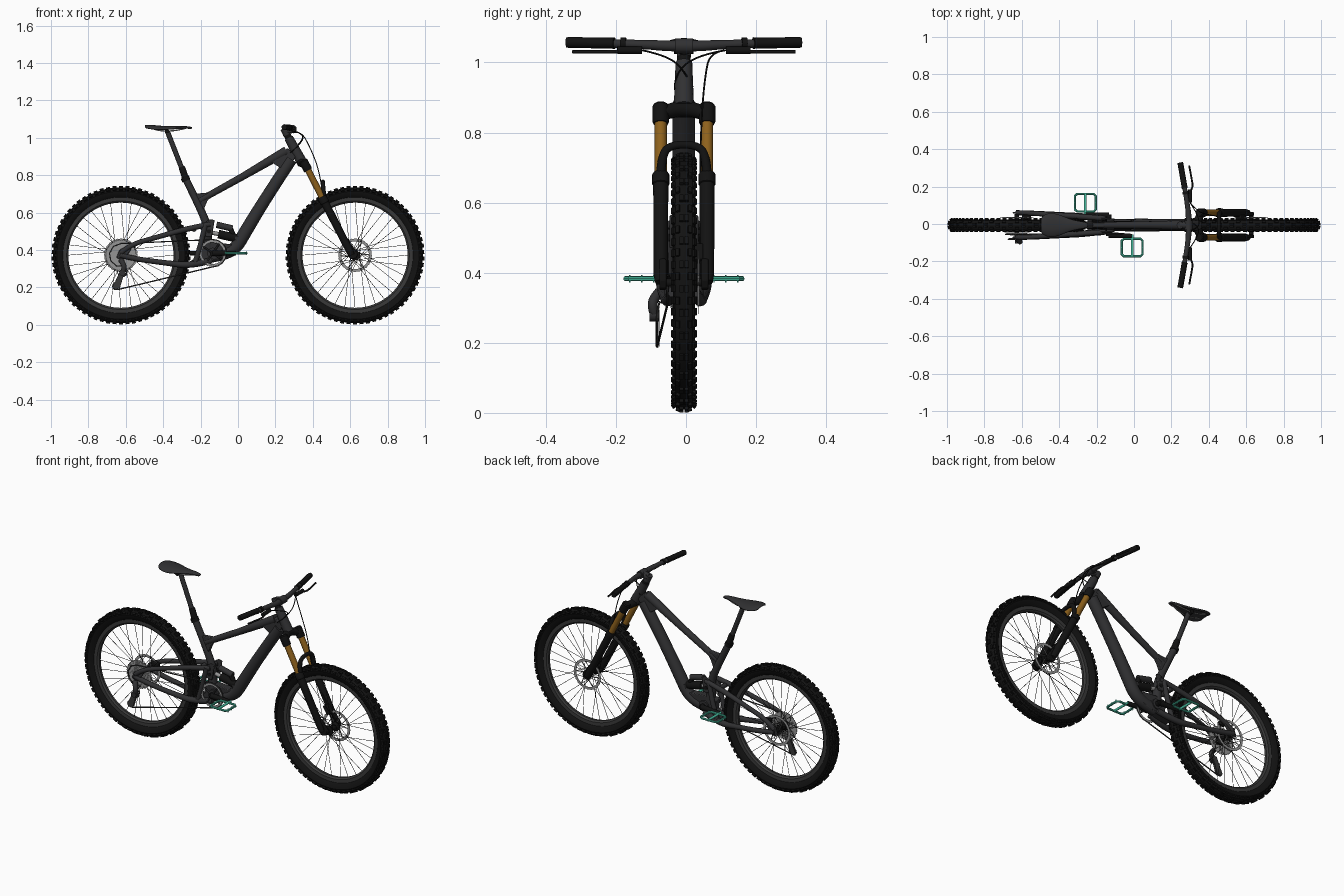
import bpy, bmesh
from math import sin, cos, pi, radians
from mathutils import Vector, Matrix

if "Cube" in bpy.data.objects:
    bpy.data.objects.remove(bpy.data.objects["Cube"])

def material(name, r, g, b):
    m = bpy.data.materials.new(name)
    m.diffuse_color = (r, g, b, 1)
    m.use_nodes = True
    m.node_tree.nodes["Principled BSDF"].inputs["Base Color"].default_value = m.diffuse_color
    return m

BLACK = material("black", .006, .006, .006)
DARK = material("dark_grey", .03, .03, .032)
RIM = material("rim_grey", .04, .04, .04)
STEEL = material("steel", .3, .3, .3)
GOLD = material("gold", .27, .12, .012)
TEAL = material("teal", .07, .55, .38)

def finish(name, bm, mat):
    bmesh.ops.recalc_face_normals(bm, faces=bm.faces)
    me = bpy.data.meshes.new(name)
    bm.to_mesh(me)
    bm.free()
    me.materials.append(mat)
    ob = bpy.data.objects.new(name, me)
    bpy.context.collection.objects.link(ob)
    return ob

def tube(name, pts, r, mat=DARK, radii=None, curved=False, cyclic=False, res=4):
    cu = bpy.data.curves.new(name, 'CURVE')
    cu.dimensions, cu.bevel_depth, cu.bevel_resolution, cu.use_fill_caps = '3D', r, res, True
    sp = cu.splines.new('NURBS' if curved else 'POLY')
    sp.points.add(len(pts) - 1)
    for i, p in enumerate(pts):
        sp.points[i].co = (*p, 1)
        sp.points[i].radius = radii[i] if radii else 1
    sp.use_cyclic_u = cyclic
    if curved:
        sp.use_endpoint_u, sp.order_u, sp.resolution_u = True, 3, 8
    ob = bpy.data.objects.new(name, cu)
    bpy.context.collection.objects.link(ob)
    cu.materials.append(mat)
    bpy.ops.object.select_all(action='DESELECT')
    ob.select_set(True)
    bpy.context.view_layer.objects.active = ob
    bpy.ops.object.convert(target='MESH')
    return bpy.context.object

def lathe(name, prof, c, mat, n=72):
    # closed (radius, y) profile turned about a y axis
    bm = bmesh.new()
    rings = [[bm.verts.new((c[0] + r*sin(2*pi*i/n), c[1] + y, c[2] + r*cos(2*pi*i/n)))
              for r, y in prof] for i in range(n)]
    k = len(prof)
    for i in range(n):
        a, b = rings[i], rings[(i+1) % n]
        for j in range(k):
            bm.faces.new((a[j], a[(j+1) % k], b[(j+1) % k], b[j]))
    return finish(name, bm, mat)

def gear(name, c, r, r_in, teeth, th, mat=STEEL, depth=.004):
    bm = bmesh.new()
    n, rings = teeth*4, []
    for i in range(n):
        a, ro = 2*pi*i/n, r - (depth if i % 4 > 1 else 0)
        rings.append([bm.verts.new((c[0] + q*sin(a), c[1] + y, c[2] + q*cos(a)))
                      for q, y in ((ro, -th/2), (ro, th/2), (r_in, th/2), (r_in, -th/2))])
    for i in range(n):
        a, b = rings[i], rings[(i+1) % n]
        for j in range(4):
            bm.faces.new((a[j], a[(j+1) % 4], b[(j+1) % 4], b[j]))
    return finish(name, bm, mat)

def rods(name, segs, mat, n=6):
    bm = bmesh.new()
    for a, b, r in segs:
        a, b = Vector(a), Vector(b)
        d = b - a
        m = Matrix.Translation((a+b)/2) @ d.to_track_quat('Z', 'Y').to_matrix().to_4x4()
        bmesh.ops.create_cone(bm, cap_ends=True, segments=n, radius1=r, radius2=r, depth=d.length, matrix=m)
    return finish(name, bm, mat)

def plate(name, outline, y, th, mat=DARK, bevel=.004):
    bm = bmesh.new()
    f = bm.faces.new([bm.verts.new((x, y - th/2, z)) for x, z in outline])
    g = bmesh.ops.extrude_face_region(bm, geom=[f])
    bmesh.ops.translate(bm, verts=[v for v in g['geom'] if isinstance(v, bmesh.types.BMVert)], vec=(0, th, 0))
    ob = finish(name, bm, mat)
    b = ob.modifiers.new("bevel", 'BEVEL')
    b.width, b.segments = bevel, 2
    return ob

ZC, R = .372, .372
# wheels
for tag, cx in (("front", .626), ("rear", -.626)):
    c = (cx, 0, ZC)
    half = [(.308, .014), (.322, .026), (.342, .031), (.356, .025), (.363, .012)]
    lathe(tag + "_tyre", [(r, -y) for r, y in half] + [(r, y) for r, y in reversed(half)], c, BLACK, 96)
    bm = bmesh.new()
    for i in range(66):
        a = 2*pi*i/66
        spec = [(.007, .364, 0), (-.007, .364, 0)] if i % 2 else [(.016, .361, .35), (-.016, .361, -.35)]
        for y, r, t in spec + [(.0275, .352, .95), (-.0275, .352, -.95)]:
            m = (Matrix.Translation(c) @ Matrix.Rotation(a, 4, 'Y') @ Matrix.Translation((0, y, r))
                 @ Matrix.Rotation(-t, 4, 'X') @ Matrix.Diagonal((.021, .011, .015, 1)))
            bmesh.ops.create_cube(bm, size=1, matrix=m)
    finish(tag + "_tread", bm, BLACK)
    lathe(tag + "_rim", [(.318, -.016), (.29, -.015), (.281, -.007), (.281, .007), (.29, .015), (.318, .016)], c, RIM, 96)
    w = .05 if tag == "front" else .06
    lathe(tag + "_hub", [(.006, -w), (.012, -w), (.012, -.036), (.027, -.034), (.027, -.029), (.015, -.02),
                         (.015, .02), (.027, .029), (.027, .034), (.012, .036), (.012, w), (.006, w)], c, BLACK, 32)
    spokes = []
    for i in range(32):
        a, s = 2*pi*i/32, 1 if i % 2 else -1
        h = a + (1.2 if i % 4 < 2 else -1.2)
        spokes.append(((cx + .025*sin(h), s*.031, ZC + .025*cos(h)), (cx + .284*sin(a), s*.003, ZC + .284*cos(a)), .0013))
    rods(tag + "_spokes", spokes, BLACK, 5)
    # brake disc on the left side
    gear(tag + "_disc", (cx, .042, ZC), .09, .074, 24, .002, STEEL, .002)
    rods(tag + "_disc_arms", [((cx + .02*sin(k*pi/3), .042, ZC + .02*cos(k*pi/3)),
         (cx + .077*sin(k*pi/3 + .5), .042, ZC + .077*cos(k*pi/3 + .5)), .003) for k in range(6)], STEEL)
    rods(tag + "_axle", [((cx, -w - .012, ZC), (cx, w + .012, ZC), .008)], BLACK, 16)

# cassette
for i in range(11):
    r = .084 - i*.0058
    gear(f"cassette_cog_{i+1}", (-.626, -.031 - i*.003, ZC), r, r - .017, 46 - 3*i, .0018)
rods("cassette_arms", [((-.626, -.034, ZC), (-.626 + .07*sin(k*pi/3), -.034, ZC + .07*cos(k*pi/3)), .004) for k in range(6)], STEEL)

# derailleur
for n, (x, z) in (("upper", (-.618, .275)), ("lower", (-.652, .207))):
    gear(n + "_pulley", (x, -.076, z), .021, .005, 12, .004, DARK)
for s in (-1, 1):
    plate("derailleur_cage", [(-.63, .29), (-.605, .285), (-.632, .195), (-.66, .19), (-.669, .205)], -.076 + s*.006, .002, RIM, .0005)
tube("derailleur_body", [(-.626, -.07, .345), (-.612, -.088, .325), (-.608, -.09, .3), (-.618, -.082, .277)], .014, DARK, curved=True)
tube("derailleur_knuckle", [(-.618, -.098, .278), (-.618, -.07, .278)], .017, DARK)

# chain, chainring and cranks
BX, BZ = -.135, .383
gear("chainring", (BX, -.047, BZ), .074, .058, 32, .003)
rods("chainring_arms", [((BX, -.047, BZ), (BX + .062*sin(k*pi/2 + .6), -.047, BZ + .062*cos(k*pi/2 + .6)), .005) for k in range(4)], DARK)
chain = [(-.626, -.05, ZC + .062), (BX, -.047, BZ + .073)]
chain += [(BX + .073*sin(a), -.047, BZ + .073*cos(a)) for a in [k*pi/8 for k in range(1, 9)]]
chain += [(-.64, -.076, .189), (-.662, -.076, .19), (-.672, -.076, .207), (-.66, -.076, .222), (-.625, -.076, .255),
          (-.598, -.076, .265), (-.594, -.075, .29), (-.604, -.07, .316)]
chain += [(-.626 + .062*sin(a), -.05, ZC + .062*cos(a)) for a in [radians(d) for d in (160, 200, 240, 280, 320)]]
tube("chain", chain, .0035, RIM, cyclic=True, res=1)
tube("crank_axle", [(BX, -.058, BZ), (BX, .056, BZ)], .015, BLACK)
tube("bottom_bracket", [(BX, -.036, BZ), (BX, .036, BZ)], .03)
for s, px in ((-1, -.01), (1, -.26)):
    tube("crank_arm", [(BX, s*.052, BZ), (px, s*.058, BZ)], .013, BLACK, [1.2, .85])
    cy = s*.12
    tube("pedal_spindle", [(px, s*.05, BZ), (px, cy + s*.05, BZ)], .007, TEAL)
    tube("pedal_frame", [(px + x, cy + y, BZ) for x, y in ((-.056, -.036), (-.044, -.047), (.044, -.047), (.056, -.036),
         (.056, .036), (.044, .047), (-.044, .047), (-.056, .036))], .0065, TEAL, cyclic=True, res=2)
    rods("pedal_pins", [((px + x, cy + y, BZ - .011), (px + x, cy + y, BZ + .011), .002)
                        for x in (-.056, .056) for y in (-.034, 0, .034)], TEAL)

# main frame
tube("down_tube", [(.285, 0, .885), (.15, 0, .68), (.035, 0, .49), (-.01, 0, .41), (-.08, 0, .375), (-.14, 0, .365)], .032, DARK,
     [1, 1, 1.1, 1.05, 1, 1], curved=True)
tube("top_tube", [(-.205, 0, .665), (.02, 0, .79), (.26, 0, .93)], .019, DARK, [.9, 1, 1.35])
tube("seat_tube", [(-.282, 0, .785), (-.2, 0, .62), (-.16, 0, .52), (-.165, 0, .44), (-.15, 0, .37)], .02, DARK, [.95, 1, 1.1, 1.3, 1.4], curved=True)
plate("seat_gusset", [(-.235, .7), (-.13, .71), (-.165, .66), (-.19, .6)], 0, .026)
plate("head_gusset", [(.17, .875), (.265, .945), (.31, .9), (.255, .815), (.215, .79), (.225, .84)], 0, .04)
plate("lower_frame", [(-.21, .43), (-.14, .44), (-.02, .43), (-.05, .36), (-.15, .335), (-.24, .32), (-.25, .345), (-.2, .37)], 0, .046)
tube("head_tube", [(.271, 0, 1.0), (.338, 0, .875)], .025, DARK, [.95, 1.15])
tube("headset_spacers", [(.25, 0, 1.04), (.272, 0, .997)], .019, BLACK)

# rear triangle and linkage, both sides
for s in (-1, 1):
    tube("seat_stay", [(-.625, s*.066, .385), (-.58, s*.066, .428), (-.42, s*.055, .472), (-.28, s*.045, .512), (-.15, s*.036, .538)],
         .013, DARK, [1, 1, 1, 1.2, 1], curved=True)
    tube("chain_stay", [(-.63, s*.066, .372), (-.55, s*.064, .352), (-.38, s*.055, .33), (-.25, s*.045, .315), (-.14, s*.03, .345)],
         .014, DARK, [1, 1, 1, 1.3, 1.2], curved=True)
    tube("swingarm_upright", [(-.175, s*.04, .535), (-.2, s*.042, .43), (-.23, s*.042, .33)], .014)
    plate("dropout", [(-.65, .36), (-.635, .4), (-.58, .43), (-.57, .405), (-.6, .36), (-.625, .345)], s*.066, .01)
    plate("rocker_link", [(-.21, .525), (-.15, .565), (-.125, .56), (-.14, .47), (-.17, .47)], s*.036, .01)
tube("swingarm_bridge", [(-.235, -.045, .51), (-.235, .045, .51)], .013)
tube("linkage_pivot", [(-.155, -.044, .5), (-.155, .044, .5)], .011, BLACK)

# shock absorber
tube("shock_body", [(-.105, 0, .485), (-.005, 0, .462)], .023, BLACK)
tube("shock_shaft", [(-.16, 0, .497), (-.1, 0, .484)], .011, STEEL)
tube("shock_reservoir", [(-.115, 0, .535), (-.03, 0, .515)], .017, DARK)
tube("shock_bridge", [(-.04, 0, .515), (-.02, 0, .465)], .014, BLACK)
tube("shock_mount", [(-.005, -.028, .462), (-.005, .028, .462)], .012, DARK)

# fork
top, d = Vector((.35, 0, .875)), Vector((.458, 0, -.889))
on = lambda t, y, o=0: tuple(top + d*t + Vector((o*.889, y, o*.458)))
for s in (-1, 1):
    y = s*.066
    tube("fork_stanchion", [on(.01, y), on(.3, y)], .0175, GOLD)
    tube("fork_crown_clamp", [on(-.006, y), on(0, y), on(.05, y), on(.056, y)], .0235, BLACK, [.8, 1, 1, .9])
    tube("fork_lower", [on(.215, y), on(.22, y), on(.25, y), on(.252, y), on(.54, y), on(.565, y)], .0235, BLACK, [.9, 1.05, 1.05, .92, .86, .7])
    plate("fork_dropout", [(.565, .44), (.6, .44), (.642, .38), (.632, .355), (.6, .35)], s*.06, .02, BLACK)
tube("fork_crown", [on(.025, -.066), on(.005, -.03, -.012), on(0, 0, -.016), on(.005, .03, -.012), on(.025, .066)],
     .02, BLACK, [1, 1.1, 1.2, 1.1, 1], curved=True)
tube("fork_arch", [on(.23, -.066, .005), on(.17, -.064, .03), on(.145, -.035, .042), on(.145, .035, .042),
                   on(.17, .064, .03), on(.23, .066, .005)], .011, BLACK, [1.3, 1.1, 1, 1, 1.1, 1.3], curved=True)
plate("front_caliper", [(.54, .47), (.57, .485), (.6, .44), (.57, .425)], .042, .026, BLACK)
plate("rear_caliper", [(-.6, .44), (-.55, .43), (-.55, .405), (-.59, .41)], .044, .026, BLACK)

# cockpit
tube("stem", [(.252, 0, 1.035), (.292, 0, 1.047)], .021, DARK)
tube("stem_clamp", [(.292, -.026, 1.047), (.292, .026, 1.047)], .022, DARK)
tube("steerer_cap", [(.246, 0, 1.05), (.262, 0, 1.015)], .02, DARK)
tube("handlebar", [(.25, -.33, 1.057), (.284, -.12, 1.052), (.293, -.05, 1.047), (.293, .05, 1.047), (.284, .12, 1.052), (.25, .33, 1.057)],
     .0125, DARK, [.9, 1, 1.25, 1.25, 1, .9], curved=True)
for s in (-1, 1):
    tube("grip", [(.247, s*.335, 1.057), (.249, s*.325, 1.057), (.27, s*.205, 1.055), (.272, s*.198, 1.055)], .0155, BLACK, [.95, 1, 1, 1.1])
    tube("brake_clamp", [(.277, s*.165, 1.054), (.275, s*.18, 1.054)], .017, BLACK)
    tube("brake_reservoir", [(.298, s*.12, 1.035), (.3, s*.19, 1.035)], .011, BLACK)
    tube("brake_lever", [(.3, s*.18, 1.032), (.316, s*.2, 1.03), (.308, s*.25, 1.03), (.295, s*.318, 1.03)], .005, BLACK, curved=True)
tube("front_brake_hose", [(.3, .12, 1.035), (.34, .075, 1.03), (.38, .06, .96), (.43, .05, .84), (.455, .046, .69), (.5, .05, .58), (.57, .045, .47)],
     .0026, BLACK, curved=True, res=2)
tube("shifter_cable", [(.3, -.12, 1.035), (.35, -.05, 1.02), (.34, .0, .98), (.29, .025, .93)], .0026, BLACK, curved=True, res=2)
tube("rear_brake_hose", [(.3, .12, 1.035), (.36, .03, 1.02), (.33, -.03, .96), (.28, -.025, .92)], .0026, BLACK, curved=True, res=2)

# seat post and saddle
tube("seat_post", [(-.378, 0, 1.035), (-.29, 0, .81)], .0135)
tube("dropper_collar", [(-.302, 0, .845), (-.298, 0, .835), (-.278, 0, .775)], .0175, BLACK, [.85, 1, 1.05])
tube("seat_clamp", [(-.285, 0, .79), (-.276, 0, .77)], .023, BLACK)
tube("saddle_clamp", [(-.38, -.028, 1.036), (-.38, .028, 1.036)], .012, BLACK)
for s in (-1, 1):
    tube("saddle_rail", [(-.475, s*.03, 1.056), (-.43, s*.024, 1.036), (-.33, s*.022, 1.036), (-.27, s*.008, 1.054)], .0035, STEEL, curved=True, res=2)
bm = bmesh.new()
rows = []
for x, w, z in ((-.5, .035, 1.068), (-.485, .058, 1.07), (-.45, .069, 1.068), (-.41, .064, 1.064), (-.37, .046, 1.062),
                (-.33, .03, 1.062), (-.28, .021, 1.063), (-.252, .016, 1.06), (-.243, .007, 1.055)):
    rows.append([bm.verts.new((x, w*k/5, z - .26*w*abs(k/5)**2.5)) for k in range(-5, 6)])
for a, b in zip(rows, rows[1:]):
    for j in range(10):
        bm.faces.new((a[j], b[j], b[j+1], a[j+1]))
saddle = finish("saddle", bm, DARK)
if saddle.data.polygons[0].normal.z < 0:
    saddle.data.flip_normals()
m = saddle.modifiers.new("padding", 'SOLIDIFY')
m.thickness, m.offset = .011, -1
m = saddle.modifiers.new("round", 'SUBSURF')
m.levels = m.render_levels = 1

# smooth shading, and the centre plane sits slightly off y = 0
bpy.ops.object.select_all(action='SELECT')
bpy.ops.object.shade_smooth_by_angle(angle=radians(35))
for ob in bpy.data.objects:
    ob.location.y -= .006
